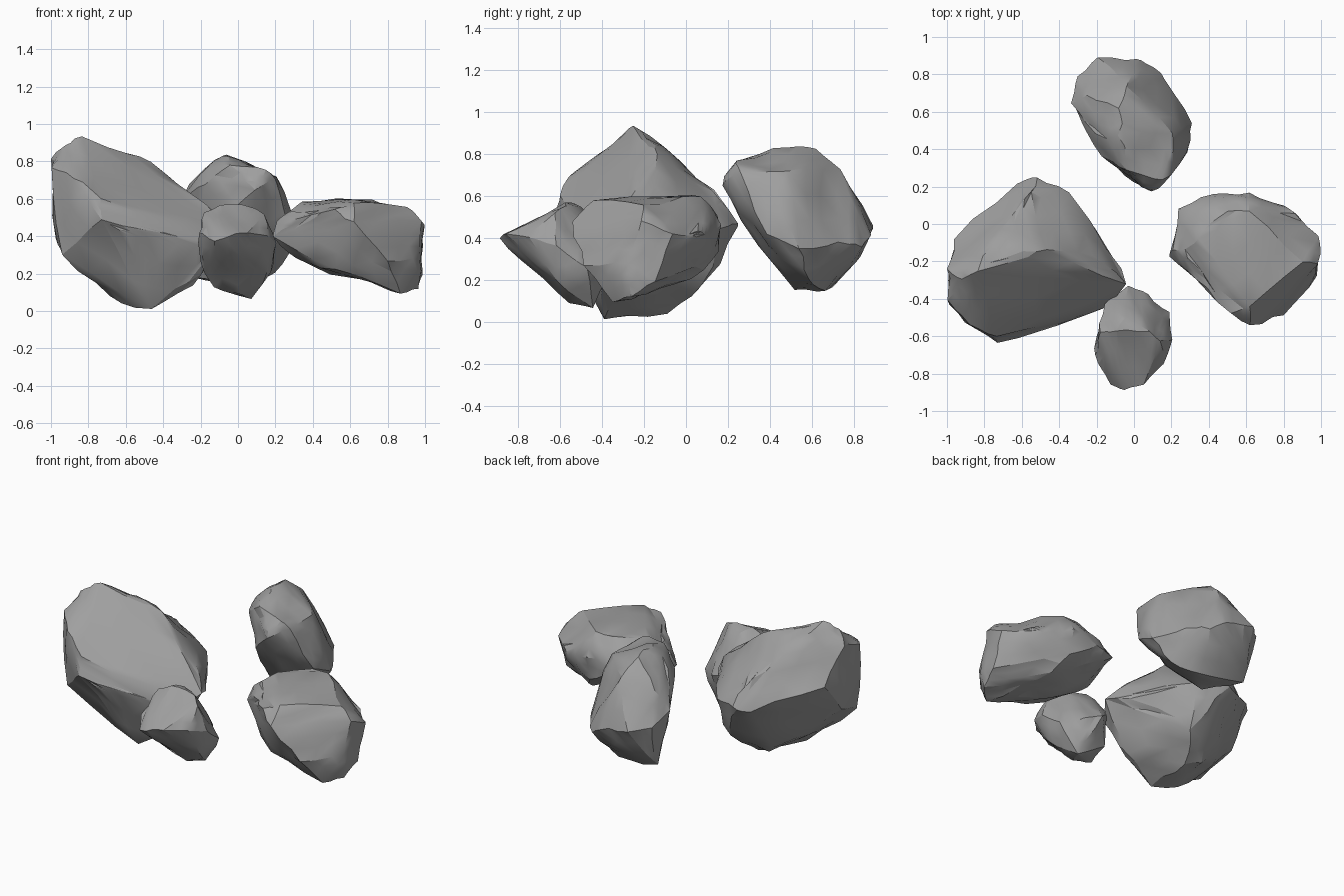
import bpy
import bmesh
import math
from mathutils import Vector, noise

default_cube = bpy.data.objects.get("Cube")
if default_cube:
    bpy.data.objects.remove(default_cube, do_unlink=True)


def make_material(name, colour):
    material = bpy.data.materials.new(name)
    material.use_nodes = True
    material.diffuse_color = colour
    shader = material.node_tree.nodes["Principled BSDF"]
    shader.inputs["Base Color"].default_value = colour
    shader.inputs["Roughness"].default_value = 0.9
    return material


def make_rock(name, corners, material, roughness):
    """Wrap a hull round the rock's corners, then chip its faces."""
    mesh_builder = bmesh.new()
    for corner in corners:
        mesh_builder.verts.new(corner)
    bmesh.ops.convex_hull(mesh_builder, input=mesh_builder.verts[:])
    loose = [vert for vert in mesh_builder.verts if not vert.link_faces]
    bmesh.ops.delete(mesh_builder, geom=loose, context="VERTS")

    # split the hull so that its faces can be roughened
    bmesh.ops.subdivide_edges(mesh_builder, edges=mesh_builder.edges[:],
                              cuts=2, use_grid_fill=True)
    bmesh.ops.triangulate(mesh_builder, faces=mesh_builder.faces[:])
    bmesh.ops.smooth_vert(mesh_builder, verts=mesh_builder.verts[:], factor=0.15,
                          use_axis_x=True, use_axis_y=True, use_axis_z=True)

    # broad dents and small chips, with a little swell to make up for wear
    mesh_builder.normal_update()
    moves = []
    for vert in mesh_builder.verts:
        swell = 0.004 + noise.noise(vert.co * 5) * roughness
        chip = noise.noise_vector(vert.co * 12) * roughness * 0.7
        moves.append(vert.normal * swell + chip)
    for vert, move in zip(mesh_builder.verts, moves):
        vert.co += move
        vert.co.z = max(vert.co.z, 0)
    bmesh.ops.recalc_face_normals(mesh_builder, faces=mesh_builder.faces[:])

    mesh = bpy.data.meshes.new(name)
    mesh_builder.to_mesh(mesh)
    mesh_builder.free()
    mesh.materials.append(material)
    rock = bpy.data.objects.new(name, mesh)
    bpy.context.collection.objects.link(rock)

    # keep the chipped edges crisp and the shallow ones soft
    bpy.ops.object.select_all(action="DESELECT")
    rock.select_set(True)
    bpy.context.view_layer.objects.active = rock
    bpy.ops.object.shade_smooth_by_angle(angle=math.radians(25))


stone_grey = make_material("stone grey", (0.35, 0.35, 0.35, 1))

# Large boulder: ridge and peak, girdle, underside
large_boulder = [
    (-.84, -.25, .93), (-.92, -.3, .9), (-.99, -.24, .82), (-.99, -.4, .78),
    (-.66, -.16, .85), (-.47, -.14, .79), (-.22, -.17, .6), (-.7, -.02, .77),
    (-.55, .13, .61), (-.52, .25, .47), (-.61, .22, .45), (-.35, .17, .45),
    (-.97, -.09, .6), (-.95, -.46, .3), (-.87, -.54, .71), (-.75, -.61, .61),
    (-.73, -.63, .5), (-.6, -.59, .42), (-.42, -.54, .38), (-.1, -.44, .35),
    (-.03, -.33, .42), (-.15, -.12, .4), (-.98, -.25, .38), (-.68, -.3, .07),
    (-.46, -.38, 0), (-.48, -.08, .03), (-.25, -.35, .14), (-.4, .08, .18),
    (-.62, -.04, .1),
]

# Flat boulder: level top, girdle, sloping underside
flat_boulder = [
    (.25, .08, .44), (.2, -.14, .48), (.27, -.13, .54), (.35, -.08, .57),
    (.45, .04, .58), (.62, .08, .6), (.86, .05, .42), (.9, -.2, .56),
    (.62, -.45, .58), (.52, -.48, .54), (.42, .15, .42), (.62, .16, .47),
    (.8, .1, .4), (.99, -.06, .41), (.97, -.2, .48), (.98, -.28, .28),
    (.8, -.48, .27), (.62, -.55, .48), (.33, -.3, .5), (.19, -.16, .39),
    (.3, -.15, .28), (.45, .1, .32), (.62, .13, .3), (.98, -.15, .2),
    (.96, -.26, .12), (.88, -.36, .1), (.7, -.05, .17), (.52, -.4, .23),
]

# Leaning boulder: crown, girdle, foot
leaning_boulder = [
    (-.05, .5, .83), (-.08, .62, .83), (-.04, .28, .79), (-.15, .45, .79),
    (-.03, .73, .73), (.21, .48, .72), (.1, .24, .76), (.2, .26, .71),
    (.09, .17, .65), (-.18, .36, .69), (-.25, .68, .67), (.26, .4, .6),
    (-.28, .55, .6), (-.33, .65, .55), (-.3, .8, .47), (-.18, .89, .46),
    (.02, .89, .42), (.1, .85, .36), (.2, .74, .37), (.31, .55, .35),
    (.28, .38, .42), (-.05, .25, .52), (-.29, .7, .18), (-.1, .52, .16),
    (.04, .67, .14), (.2, .58, .2), (.08, .4, .3),
]

# Small boulder: top, jutting nose, low back, foot
small_boulder = [
    (-.18, -.58, .53), (-.1, -.56, .57), (.08, -.58, .56), (.14, -.63, .52),
    (-.05, -.5, .55), (.07, -.38, .28), (-.03, -.33, .32), (-.16, -.42, .42),
    (-.05, -.89, .4), (.05, -.86, .42), (-.12, -.86, .38), (-.2, -.7, .42),
    (.2, -.62, .36), (.16, -.75, .4), (.19, -.47, .25), (.15, -.62, .2),
    (-.2, -.6, .25), (-.12, -.55, .13), (-.12, -.42, .18), (.08, -.44, .06),
    (.01, -.54, .09), (-.02, -.75, .26),
]

for rock_name, rock_corners, rock_roughness in (
    ("large_boulder", large_boulder, .025),
    ("flat_boulder", flat_boulder, .025),
    ("leaning_boulder", leaning_boulder, .025),
    ("small_boulder", small_boulder, .02),
):
    make_rock(rock_name, [Vector(corner) for corner in rock_corners],
              stone_grey, rock_roughness)
